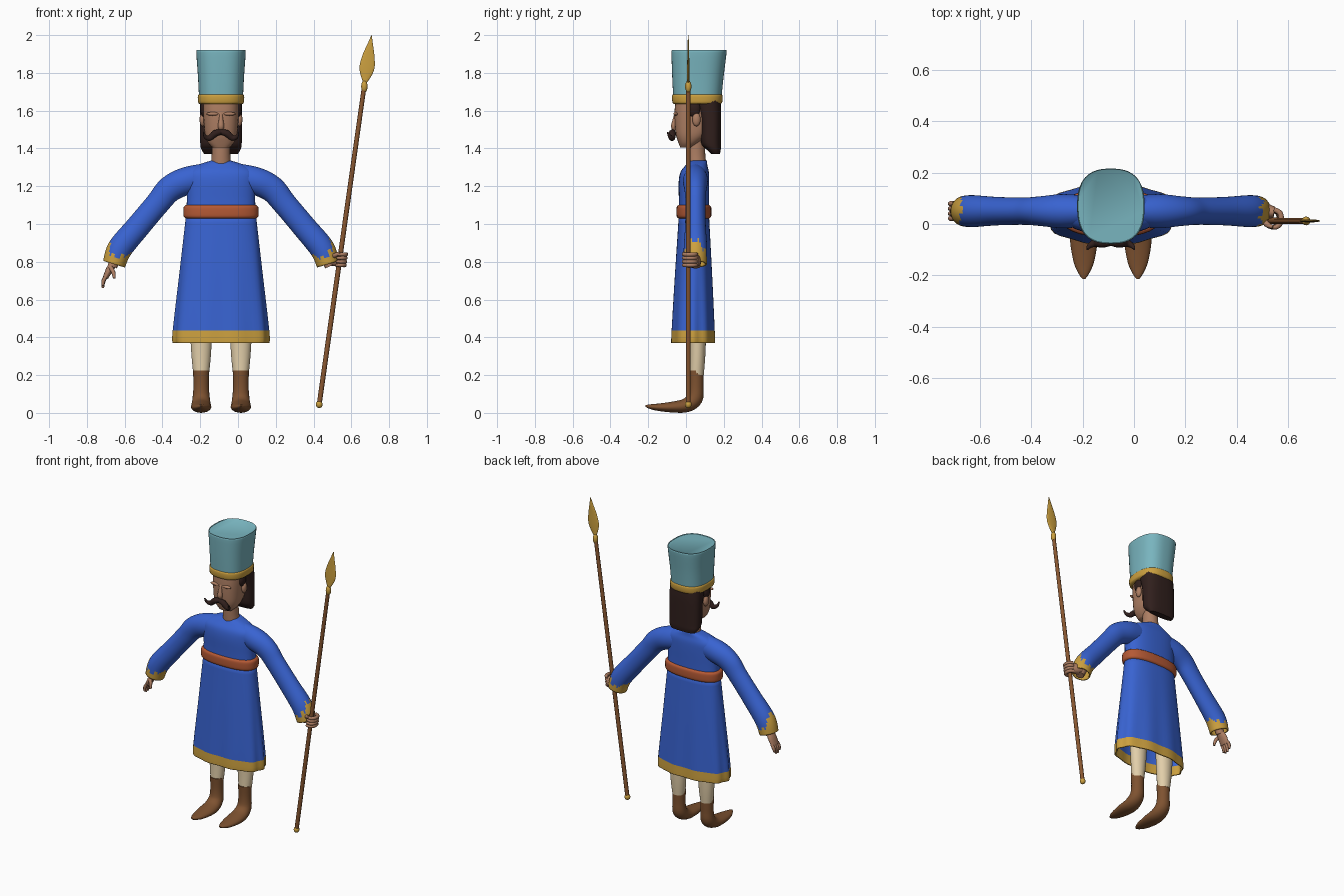
import bpy, bmesh, math
from mathutils import Vector

cube = bpy.data.objects.get("Cube")
if cube:
    bpy.data.objects.remove(cube)


def material(name, *rgb):
    m = bpy.data.materials.new(name)
    m.use_nodes = True
    m.diffuse_color = (*rgb, 1)
    bsdf = m.node_tree.nodes["Principled BSDF"]
    bsdf.inputs["Base Color"].default_value = (*rgb, 1)
    bsdf.inputs["Roughness"].default_value = 0.8
    return m


BLUE = material("robe blue", .04, .125, .64)
GOLD = material("gold trim", .60, .35, .05)
TEAL = material("hat teal", .19, .46, .52)
SKIN = material("skin", .42, .21, .125)
HAIR = material("dark hair", .03, .014, .012)
RUST = material("belt rust", .46, .10, .035)
BROWN = material("boot brown", .21, .085, .03)
WOOD = material("shaft wood", .25, .095, .03)
CREAM = material("stocking cream", .76, .62, .40)

MID = -0.09                      # the body's middle line
X, Y = Vector((1, 0, 0)), Vector((0, 1, 0))


def spline(a, b, c, d, t):
    return [0.5 * (2 * q + (r - p) * t + (2 * p - 5 * q + 4 * r - s) * t * t
                   + (3 * q - p - 3 * r + s) * t ** 3) for p, q, r, s in zip(a, b, c, d)]


def loft(name, rings, mats, ref=X, flat=False, n=24, sub=4, power=2.0,
         caps=True, rule=None, wave=None, thick=0):
    """Skin rings of (x, y, z, radius along ref, other radius)."""
    ext = [rings[0]] + list(rings) + [rings[-1]]
    rows = [spline(*ext[i:i + 4], k / sub) for i in range(len(rings) - 1) for k in range(sub)]
    rows.append(rings[-1])
    bm = bmesh.new()
    loops = []
    for i, row in enumerate(rows):
        c = Vector(row[:3])
        t = Vector((0, 0, 1)) if flat else (
            Vector(rows[min(i + 1, len(rows) - 1)][:3]) - Vector(rows[max(i - 1, 0)][:3])).normalized()
        u = (ref - t * ref.dot(t)).normalized()
        v = t.cross(u)
        loop = []
        for k in range(n):
            a = math.tau * k / n
            p, q = math.cos(a), math.sin(a)
            f = (abs(p) ** power + abs(q) ** power) ** (-1 / power)
            if wave:
                f *= wave(a, c.z)
            loop.append(bm.verts.new(c + u * p * f * max(row[3], .001) + v * q * f * max(row[4], .001)))
        loops.append(loop)
    for i, (lo, hi) in enumerate(zip(loops, loops[1:])):
        for k in range(n):
            j = (k + 1) % n
            face = bm.faces.new((lo[k], lo[j], hi[j], hi[k]))
            if rule:
                face.material_index = rule(face.calc_center_median(), k / n * math.tau, i / (len(rows) - 1))
    if caps:
        bm.faces.new(loops[0][::-1])
        bm.faces.new(loops[-1])
    bmesh.ops.recalc_face_normals(bm, faces=bm.faces)
    return finish(name, bm, mats, thick)


def finish(name, bm, mats, thick=0):
    mesh = bpy.data.meshes.new(name)
    bm.to_mesh(mesh)
    bm.free()
    for m in mats if isinstance(mats, tuple) else (mats,):
        mesh.materials.append(m)
    ob = bpy.data.objects.new(name, mesh)
    bpy.context.collection.objects.link(ob)
    bpy.ops.object.select_all(action='DESELECT')
    ob.select_set(True)
    bpy.context.view_layer.objects.active = ob
    bpy.ops.object.shade_smooth_by_angle(angle=math.radians(50))
    if thick:
        mod = ob.modifiers.new("thickness", 'SOLIDIFY')
        mod.thickness = thick
    return ob


def ball(name, centre, size, mat):
    bm = bmesh.new()
    bmesh.ops.create_uvsphere(bm, u_segments=16, v_segments=10, radius=1)
    bmesh.ops.scale(bm, vec=size, verts=bm.verts)
    bmesh.ops.translate(bm, vec=centre, verts=bm.verts)
    return finish(name, bm, mat)


def stack(name, rows, mats, **kw):
    """Horizontal sections of (z, half width, middle y, half depth)."""
    return loft(name, [(MID, y, z, w, d) for z, w, y, d in rows], mats, flat=True, **kw)


def tube(name, points, radii, mat, **kw):
    return loft(name, [(*p, r, r) for p, r in zip(points, radii)], mat, n=10, sub=3, **kw)


# Robe: gold hem, pleated skirt, chest
def pleats(a, z):
    return 1 + 0.025 * math.cos(10 * a) * max(0, min(1, (1.0 - z) / .6))


stack("robe_skirt", [(.37, .25, .038, .116), (.435, .25, .038, .114), (.75, .217, .04, .098),
                     (1.06, .184, .042, .079)], (BLUE, GOLD), n=60, power=2.4, caps=False,
      wave=pleats, thick=.008, rule=lambda c, a, t: int(c.z < .435))
stack("robe_chest", [(1.04, .184, .042, .08), (1.13, .181, .042, .08), (1.22, .183, .042, .081),
                     (1.275, .18, .046, .075), (1.31, .13, .055, .058), (1.335, .055, .065, .046)],
      BLUE, n=40, power=2.5)
stack("belt", [(1.03, .186, .042, .082), (1.04, .197, .042, .091), (1.065, .199, .042, .093),
               (1.09, .197, .042, .091), (1.10, .186, .042, .082)], RUST, n=40, power=2.5)


# Sleeves with ragged gold cuffs
def cuff(c, a, t):
    return int(t > .85 - .045 * math.cos(2 * a + math.pi) + .02 * math.sin(9 * a))


for side, s in (("right", -1), ("left", 1)):
    path = [(.05, 1.25, .055, .075), (.18, 1.228, .066, .074), (.27, 1.185, .058, .07),
            (.335, 1.11, .053, .064), (.44, .985, .055, .064), (.535, .87, .062, .066),
            (.566, .787, .06, .06)]
    loft(side + "_sleeve", [(MID + s * d, .05, z, ry, r) for d, z, ry, r in path], (BLUE, GOLD),
         ref=Y, n=40, sub=6, caps=False, rule=cuff, thick=.008)
    tube(side + "_wrist", [(MID + s * d, .05, z) for d, z in ((.52, .89), (.555, .82), (.575, .775))],
         (.03, .03, .027), SKIN, ref=Y)

    # Legs and pointed boots
    x = MID + s * .105
    loft(side + "_stocking", [(x, .055, .2, .041, .039), (x, .06, .3, .051, .042),
                              (x, .062, .45, .06, .046)], CREAM, flat=True)
    loft(side + "_boot", [(x, .052, .225, .043, .041), (x, .053, .14, .041, .039),
                          (x, .045, .075, .046, .043), (x, 0, .04, .052, .037),
                          (x, -.07, .031, .053, .029), (x, -.15, .03, .039, .019),
                          (x, -.195, .034, .019, .011), (x, -.214, .037, .005, .004)], BROWN)

    # Ears, side locks and moustache halves
    ball(side + "_ear", (MID + s * .098, .055, 1.553), (.016, .022, .036), SKIN)
    ball(side + "_side_lock", (MID + s * .09, .043, 1.61), (.02, .034, .045), HAIR)
    tube(side + "_moustache", [(MID + s * d, y, z) for d, y, z in (
        (-.004, -.07, 1.487), (.03, -.073, 1.48), (.06, -.073, 1.455), (.083, -.085, 1.462),
        (.091, -.098, 1.487))], (.013, .019, .016, .010, .004), HAIR, ref=Y)
    ball(side + "_brow", (MID + s * .043, -.054, 1.583), (.034, .012, .010), SKIN)

# Head
stack("neck", [(1.30, .055, .058, .052), (1.37, .049, .052, .05), (1.46, .05, .05, .05)], SKIN)
stack("head", [(1.405, .045, .005, .035), (1.43, .068, .015, .055), (1.47, .084, .03, .083),
               (1.53, .091, .04, .099), (1.60, .095, .045, .105), (1.66, .096, .05, .106)],
      SKIN, n=32, power=2.6)
tube("nose", [(MID, -.052, 1.59), (MID, -.060, 1.55), (MID, -.063, 1.515), (MID, -.058, 1.495)],
     (.008, .012, .017, .008), SKIN)
stack("hair", [(1.37, .088, .157, .022), (1.395, .104, .146, .038), (1.43, .11, .132, .053),
               (1.53, .111, .130, .056), (1.60, .111, .122, .064), (1.66, .111, .11, .072)],
      HAIR, n=32, power=2.8)

# Tall hat with a gold band
stack("hat", [(1.66, .116, .06, .127), (1.78, .122, .063, .136), (1.908, .131, .069, .146),
              (1.916, .127, .069, .142)], TEAL, n=48, power=2.6)
stack("hat_band", [(1.635, .113, .06, .124), (1.643, .121, .06, .131), (1.662, .123, .06, .134),
                   (1.68, .122, .06, .133), (1.687, .115, .06, .127)], GOLD, n=48, power=2.6)

# Spear
foot, top = Vector((.43, .012, .045)), Vector((.667, .012, 1.72))
tube("spear_shaft", [foot, foot.lerp(top, .5), top], (.013, .013, .012), WOOD)
ball("spear_foot", foot, (.018, .018, .02), GOLD)
ball("spear_collar", top + Vector((.002, 0, .008)), (.017, .017, .032), GOLD)
loft("spear_blade", [(.671, .012, 1.745, .006, .008), (.677, .012, 1.785, .006, .028),
                     (.683, .012, 1.83, .006, .040), (.691, .012, 1.89, .005, .032),
                     (.700, .012, 1.95, .004, .015), (.707, .012, 2.0, .001, .001)],
     GOLD, ref=Y, n=16)

# Right hand hanging open
loft("right_palm", [(-.663, .05, .785, .026, .020), (-.682, .05, .755, .036, .019),
                    (-.702, .05, .715, .034, .014)], SKIN, ref=Y)
for i in range(4):
    y = .022 + .019 * i
    drop = (.0, .012, .01, -.004)[i]
    tube(f"right_finger_{i + 1}", [(-.698, y, .725), (-.713, y, .698 - drop / 2),
                                   (-.715, y - .002, .673 - drop)], (.010, .010, .006), SKIN)
tube("right_thumb", [(-.675, .025, .77), (-.660, .008, .745), (-.655, .0, .712)],
     (.012, .011, .007), SKIN)

# Left hand gripping the shaft
loft("left_palm", [(.475, .05, .80, .026, .024), (.51, .05, .808, .03, .032),
                   (.545, .045, .81, .022, .036)], SKIN, ref=Y)
for i in range(4):
    z = .782 + .019 * i
    x = .54 + (z - .81) * .14
    tube(f"left_finger_{i + 1}", [(x, .056, z), (x + .024, .042, z), (x + .027, .008, z),
                                  (x + .008, -.012, z), (x - .018, -.008, z)],
         (.010, .011, .011, .010, .007), SKIN, ref=Vector((0, 0, 1)))
tube("left_thumb", [(.50, .03, .825), (.515, .0, .835), (.54, -.012, .848)],
     (.013, .012, .007), SKIN, ref=Vector((0, 0, 1)))
